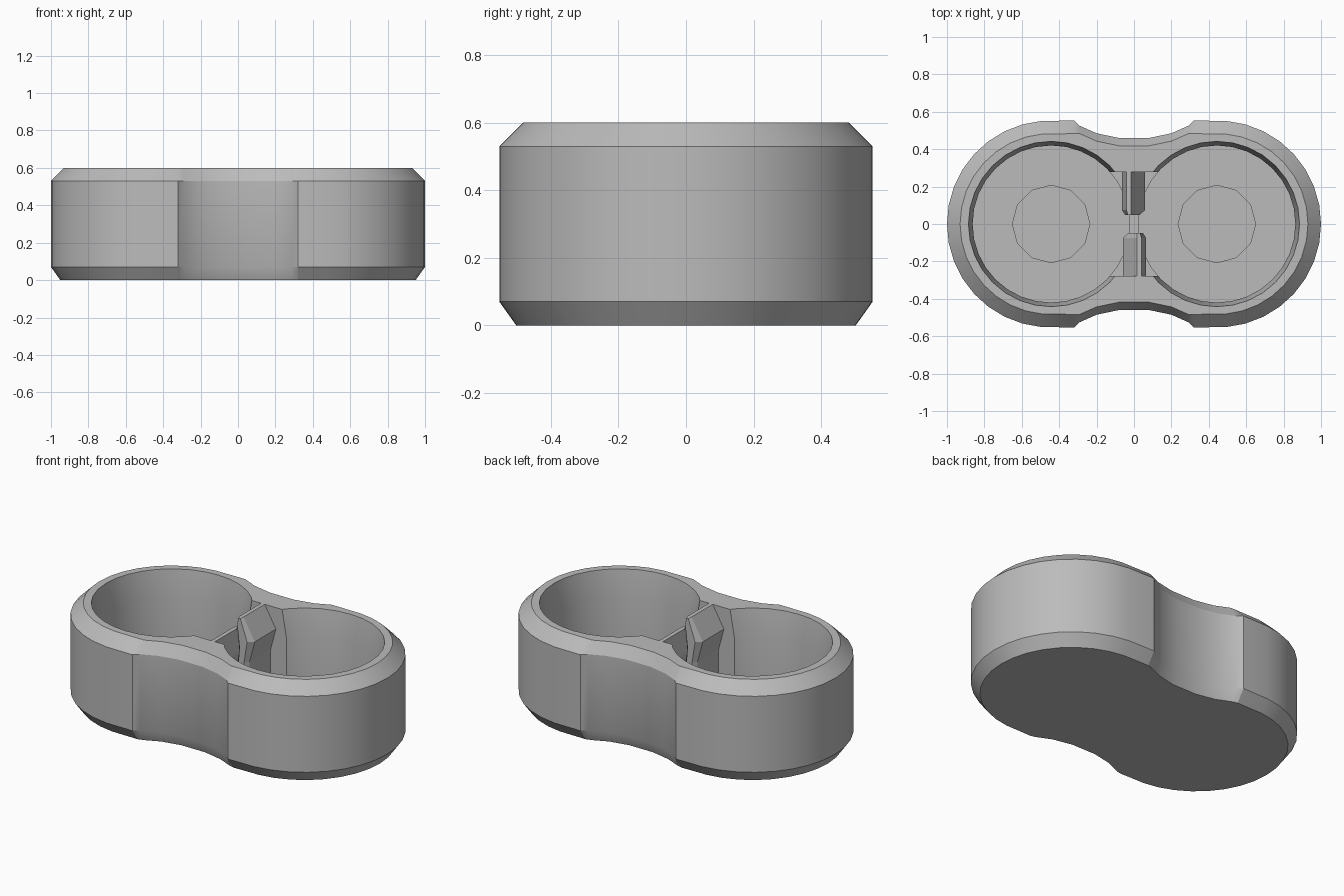
import bpy, math

if "Cube" in bpy.data.objects:
    bpy.data.objects.remove(bpy.data.objects["Cube"], do_unlink=True)

grey = bpy.data.materials.new("plain_grey")
grey.use_nodes = True
colour = (0.5, 0.5, 0.5, 1)
grey.diffuse_color = colour
grey.node_tree.nodes["Principled BSDF"].inputs["Base Color"].default_value = colour


def loft(name, rings):
    """Skin equal-length closed rings and cap both ends."""
    n = len(rings[0])
    verts = [p for ring in rings for p in ring]
    faces = [list(range(n))[::-1], list(range(len(verts) - n, len(verts)))]
    for k in range(len(rings) - 1):
        for i in range(n):
            j = (i + 1) % n
            faces.append((k * n + i, k * n + j, (k + 1) * n + j, (k + 1) * n + i))
    mesh = bpy.data.meshes.new(name)
    mesh.from_pydata(verts, [], faces)
    mesh.materials.append(grey)
    obj = bpy.data.objects.new(name, mesh)
    bpy.context.collection.objects.link(obj)
    return obj


def select(obj):
    bpy.ops.object.select_all(action='DESELECT')
    obj.select_set(True)
    bpy.context.view_layer.objects.active = obj


def outline(inset, z):
    """Two round lobes joined by a narrower waist, anticlockwise."""
    r = 0.553 - inset
    steps = 16
    lobe = []
    for i in range(steps + 1):
        a = math.radians(-85 + 170 * i / steps)
        lobe.append((0.447 + r * math.cos(a), r * math.sin(a)))
    waist = [(0.32, r)]
    waist += [(x, y - 0.6 * inset) for x, y in ((0.29, 0.525), (0.2, 0.485), (0.08, 0.46))]
    half = [(x, -y) for x, y in waist[::-1]] + lobe + waist
    return [(x, y, z) for x, y in half + [(-x, -y) for x, y in half]]


# Body with bevelled top and bottom
body = loft("twin_cup_body", [outline(d, z) for d, z in
                              ((0.05, 0), (0, 0.07), (0, 0.53), (0.07, 0.6))])

# Cutters: two stepped round pockets and the slot through the divider
def disc(cx, r, z, n=32):
    return [(cx + r * math.cos(math.tau * i / n), r * math.sin(math.tau * i / n), z)
            for i in range(n)]


cutters = []
for cx in (-0.443, 0.443):
    profile = ((0.42, 0.08), (0.42, 0.44), (0.442, 0.6), (0.4425, 0.65))
    cutters.append(loft("pocket_cutter", [disc(cx, r, z) for r, z in profile]))
    cutters.append(loft("recess_cutter", [disc(cx, 0.207, z, 12) for z in (0.05, 0.1)]))
square = ((-0.13, -0.277), (0.13, -0.277), (0.13, 0.277), (-0.13, 0.277))
cutters.append(loft("slot_cutter", [[(x, y, z) for x, y in square] for z in (0.15, 0.7)]))

for cutter in cutters:
    cutter.hide_render = True
    mod = body.modifiers.new("cut", 'BOOLEAN')
    mod.operation = 'DIFFERENCE'
    mod.solver = 'EXACT'
    mod.object = cutter
    select(body)
    bpy.ops.object.modifier_apply(modifier=mod.name)
    bpy.data.objects.remove(cutter, do_unlink=True)
select(body)
bpy.ops.object.shade_smooth_by_angle(angle=math.radians(28))

# Barbed clips standing in the slot, one a half turn of the other
barb = ((-0.04, 0.6), (-0.015, 0.6), (0.06, 0.47), (0.025, 0.34),
        (0.025, 0.14), (-0.04, 0.14), (-0.04, 0.34), (-0.065, 0.47))
for name, s in (("back_clip", 1), ("front_clip", -1)):
    rings = []
    for y, k in ((0.285, 1), (0.075, 1), (0.047, 0.6)):
        rings.append([(s * (k * (x + 0.02) - 0.02), s * y, z) for x, z in barb])
    loft(name, rings)
